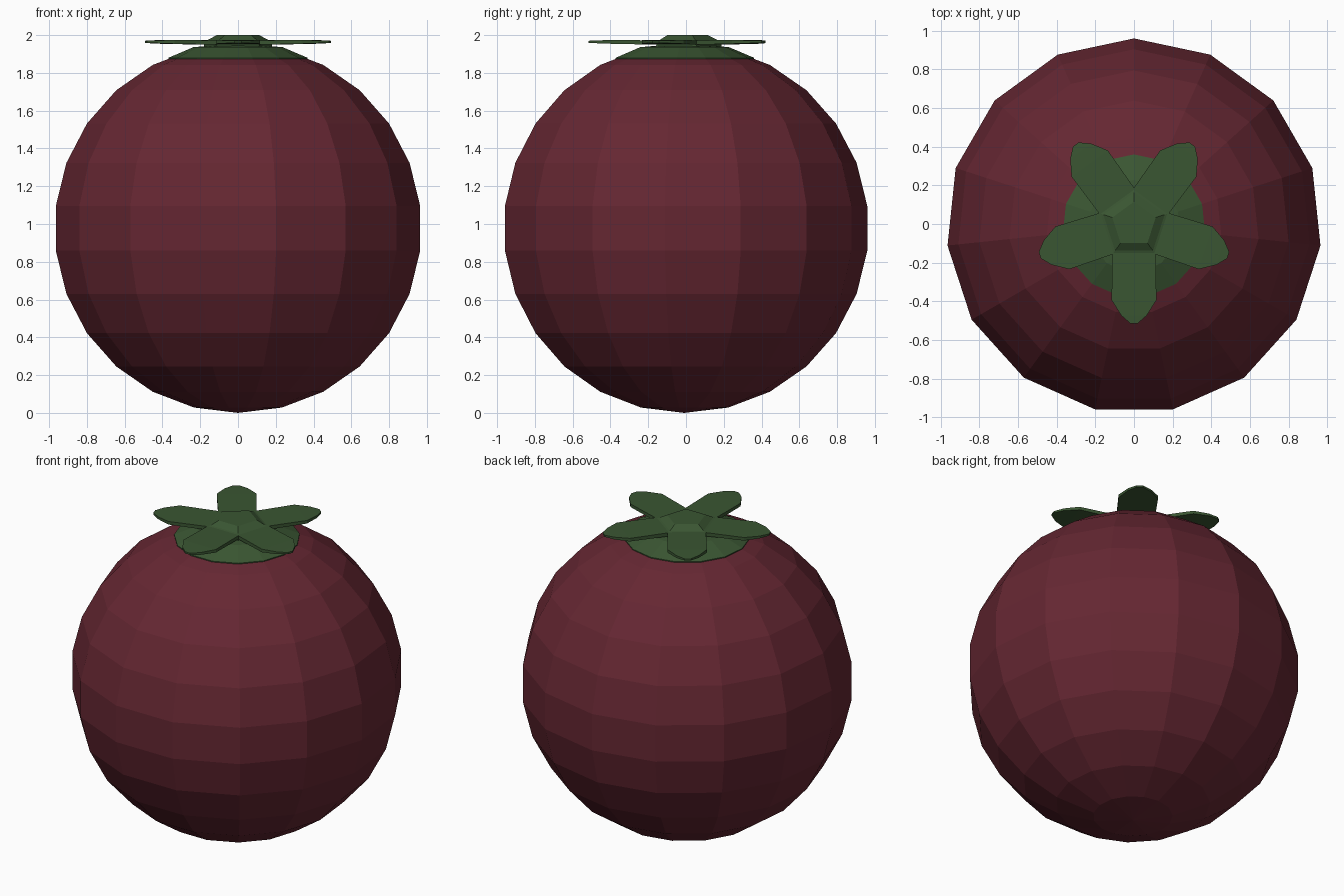
import bpy, bmesh
from math import sin, cos, pi, radians
from mathutils import Matrix, Vector

default = bpy.data.objects.get("Cube")
if default:
    bpy.data.objects.remove(default, do_unlink=True)


def material(name, colour):
    mat = bpy.data.materials.new(name)
    mat.use_nodes = True
    mat.diffuse_color = (*colour, 1)
    mat.node_tree.nodes["Principled BSDF"].inputs["Base Color"].default_value = (*colour, 1)
    return mat


red = material("dark red skin", (0.13, 0.02, 0.032))
green = material("leaf green", (0.042, 0.092, 0.032))


def finish(name, bm, mat, location):
    bmesh.ops.remove_doubles(bm, verts=bm.verts, dist=0.0005)
    bmesh.ops.recalc_face_normals(bm, faces=bm.faces)
    mesh = bpy.data.meshes.new(name)
    bm.to_mesh(mesh)
    bm.free()
    mesh.materials.append(mat)
    obj = bpy.data.objects.new(name, mesh)
    obj.location = location
    bpy.context.collection.objects.link(obj)
    return obj


def lathe(name, profile, sides, mat, location):
    """Turn (radius, height) points round z, with one corner at the back."""
    bm = bmesh.new()
    verts = [bm.verts.new((r, 0, z)) for r, z in profile]
    edges = [bm.edges.new(pair) for pair in zip(verts, verts[1:])]
    bmesh.ops.rotate(bm, verts=verts, cent=(0, 0, 0), matrix=Matrix.Rotation(pi / 2, 3, "Z"))
    bmesh.ops.spin(bm, geom=verts + edges, cent=(0, 0, 0), axis=(0, 0, 1),
                   angle=2 * pi, steps=sides, use_duplicate=False)
    return finish(name, bm, mat, location)


# Faceted round fruit
R, SIDES, RINGS = 0.977, 15, 13
arc = [(R * sin(pi * i / RINGS), -R * cos(pi * i / RINGS)) for i in range(RINGS + 1)]
lathe("fruit_body", arc, SIDES, red, (0, -0.01, R))

# Green cap hugging the crown
cap = [(0, 1.87), (0.37, 1.87), (0.37, 1.88), (0.238, 1.936), (0, 1.957)]
lathe("crown_cap", cap, SIDES, green, (0, -0.01, 0))

# Five-sided hub with a bevelled top
hub = [(0, 1.93), (0.19, 1.93), (0.19, 1.97), (0.167, 1.975), (0.118, 2.0), (0, 2.0)]
lathe("leaf_hub", hub, 5, green, (0, -0.003, 0))

# Five blunt pointed leaves: half outline as (distance, half width, lower, upper)
half = [(0.14, 0.112, 1.949, 1.972), (0.39, 0.116, 1.954, 1.974),
        (0.47, 0.066, 1.957, 1.972), (0.512, 0.018, 1.959, 1.970)]
outline = half + [(d, -w, lo, hi) for d, w, lo, hi in reversed(half)]
for i in range(5):
    bm = bmesh.new()
    lower = [bm.verts.new((d, w, lo)) for d, w, lo, hi in outline]
    upper = [bm.verts.new((d, w, hi)) for d, w, lo, hi in outline]
    n, count = len(half), len(outline)
    for ring in (lower, upper):
        for a in range(n - 1):
            bm.faces.new((ring[a], ring[a + 1], ring[count - 2 - a], ring[count - 1 - a]))
    for a in range(count):
        b = (a + 1) % count
        bm.faces.new((lower[a], lower[b], upper[b], upper[a]))
    leaf = finish(f"leaf_{i + 1}", bm, green, (0, -0.003, 0))
    leaf.rotation_euler.z = radians(-90 + 72 * i)
